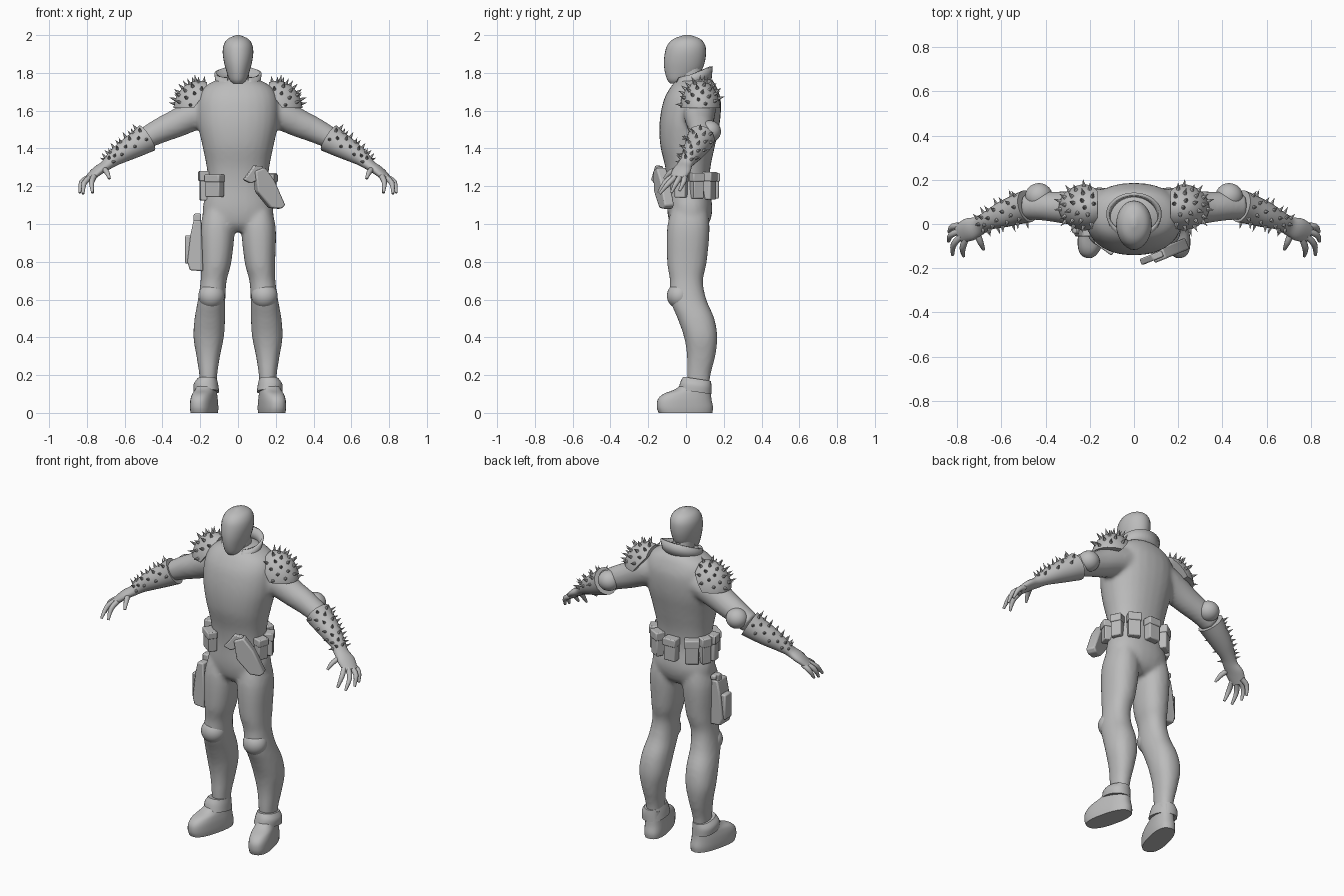
import bpy, bmesh, math
from math import sin, cos, pi, radians
from mathutils import Vector, Matrix

if "Cube" in bpy.data.objects:
    bpy.data.objects.remove(bpy.data.objects["Cube"])

grey = bpy.data.materials.new("plain_grey")
grey.use_nodes = True
grey.diffuse_color = (0.5, 0.5, 0.5, 1)
grey.node_tree.nodes["Principled BSDF"].inputs["Base Color"].default_value = (0.5, 0.5, 0.5, 1)
SIDES = (("left", 1), ("right", -1))


def finish(name, bm, angle=40, bevel=0):
    bmesh.ops.recalc_face_normals(bm, faces=bm.faces)
    mesh = bpy.data.meshes.new(name)
    bm.to_mesh(mesh)
    bm.free()
    mesh.materials.append(grey)
    ob = bpy.data.objects.new(name, mesh)
    bpy.context.collection.objects.link(ob)
    if bevel:
        mod = ob.modifiers.new("bevel", "BEVEL")
        mod.width, mod.segments = bevel, 2
    bpy.context.view_layer.objects.active = ob
    bpy.ops.object.select_all(action="DESELECT")
    ob.select_set(True)
    bpy.ops.object.shade_smooth_by_angle(angle=radians(angle))
    return ob


def spline(rows, steps=4):
    """Catmull-Rom through rows of numbers."""
    rows = [Vector(r) for r in rows]
    pts = [rows[0]] + rows + [rows[-1]]
    out = []
    for a, b, c, d in zip(pts, pts[1:], pts[2:], pts[3:]):
        for i in range(steps):
            t = i / steps
            out.append(b + (c - a) * (t / 2) + (a * 2 - b * 5 + c * 4 - d) * (t * t / 2)
                       + (b * 3 - a - c * 3 + d) * (t ** 3 / 2))
    return out + [rows[-1]]


def skin(bm, rings):
    loops = [[bm.verts.new(p) for p in ring] for ring in rings]
    n = len(loops[0])
    for lo, hi in zip(loops, loops[1:]):
        for i in range(n):
            bm.faces.new((lo[i], lo[(i + 1) % n], hi[(i + 1) % n], hi[i]))
    bm.faces.new(loops[0])
    bm.faces.new(loops[-1])


def stack(bm, rows, s=1, n=28, square=0.9, steps=4):
    """Horizontal rings: z, x low, x high, y front, y back."""
    def arc(v):
        return math.copysign(abs(v) ** square, v)
    skin(bm, [[(s * ((x0 + x1) / 2 + (x1 - x0) / 2 * arc(cos(2 * pi * i / n))),
                (y0 + y1) / 2 + (y1 - y0) / 2 * arc(sin(2 * pi * i / n)), z)
               for i in range(n)] for z, x0, x1, y0, y1 in spline(rows, steps)])


def tube_frames(rows, s=1, steps=4):
    """Frames along a path: centre, side vector, up vector."""
    pts = spline(rows, steps)
    frames = []
    for i, p in enumerate(pts):
        a, b = pts[max(i - 1, 0)], pts[min(i + 1, len(pts) - 1)]
        t = (b - a).to_3d() if len(b) == 3 else Vector((b - a)[:3])
        u = t.cross(Vector((0, 0, 1))).normalized()
        v = u.cross(t).normalized()
        flip = Matrix.Diagonal((s, 1, 1))
        frames.append((flip @ Vector(p[:3]), flip @ u * p[3], flip @ v * p[4]))
    return frames


def tube(bm, rows, s=1, n=20, steps=4):
    skin(bm, [[c + u * cos(2 * pi * i / n) + v * sin(2 * pi * i / n) for i in range(n)]
              for c, u, v in tube_frames(rows, s, steps)])


def ball(bm, centre, size):
    m = Matrix.Translation(centre) @ Matrix.Diagonal((*size, 1))
    bmesh.ops.create_uvsphere(bm, u_segments=28, v_segments=18, radius=1, matrix=m)


def spike(bm, p, normal, r=0.01, h=0.036):
    m = Matrix.Translation(p + normal * h * 0.45) @ normal.to_track_quat("Z", "Y").to_matrix().to_4x4()
    bmesh.ops.create_cone(bm, cap_ends=True, segments=6, radius1=r, radius2=0, depth=h, matrix=m)


def box(bm, m, size, at=(0, 0, 0)):
    bmesh.ops.create_cube(bm, size=1, matrix=m @ Matrix.Translation(at) @ Matrix.Diagonal((*size, 1)))


def prism(bm, m, outline, depth):
    """Outline in x and z, thickened along y."""
    skin(bm, [[m @ Vector((x, y, z)) for x, z in outline] for y in (-depth / 2, depth / 2)])


# Body suit: torso, legs and upper arms fused into one skin
torso = [(0.96, 0.08, -.05, .08), (1.0, .17, -.085, .12), (1.08, .188, -.1, .14), (1.2, .162, -.1, .125),
         (1.3, .166, -.11, .13), (1.42, .19, -.137, .155), (1.54, .215, -.14, .18), (1.65, .215, -.12, .185),
         (1.72, .185, -.085, .165), (1.76, .12, -.05, .14), (1.78, .07, -.02, .1)]
leg = [(1.1, .04, .17, -.07, .11), (0.98, .018, .2, -.1, .125), (.8, .035, .197, -.1, .11),
       (.7, .06, .198, -.085, .09), (.6, .067, .212, -.085, .108), (.5, .068, .23, -.045, .15),
       (.4, .075, .236, -.01, .166), (.3, .095, .22, .005, .155), (.2, .11, .205, .005, .13),
       (.1, .115, .2, .01, .12)]
arm = [(.12, .07, 1.62, .09, .09), (.22, .07, 1.585, .085, .085), (.32, .075, 1.535, .073, .075),
       (.4, .08, 1.5, .066, .068), (.49, .08, 1.455, .06, .058)]
bm = bmesh.new()
stack(bm, [(z, -x, x, a, b) for z, x, a, b in torso])
for side, s in SIDES:
    stack(bm, leg, s)
    tube(bm, arm, s)
body = finish("body_suit", bm, 80)
remesh = body.modifiers.new("fuse", "REMESH")
remesh.mode, remesh.voxel_size, remesh.use_smooth_shade = "VOXEL", 0.012, True
soften = body.modifiers.new("soften", "SMOOTH")
soften.factor, soften.iterations = 0.5, 6

# Head and neck
head = [(1.745, .028, -.085, -.01), (1.765, .046, -.1, .03), (1.81, .062, -.113, .08), (1.86, .075, -.117, .1),
        (1.91, .081, -.111, .106), (1.95, .075, -.097, .1), (1.98, .054, -.065, .075), (2.0, .01, -.01, .025)]
bm = bmesh.new()
stack(bm, [(z, -x, x, a, b) for z, x, a, b in head], square=1)
finish("head", bm, 70)
bm = bmesh.new()
stack(bm, [(1.7, -.08, .08, -.07, .1), (1.76, -.06, .06, -.05, .09), (1.84, -.055, .055, -.04, .08)])
finish("neck", bm)

# Stand-up collar, open at the throat
bm = bmesh.new()
rows = []
for i in range(33):
    a = radians(-62 + 304 * i / 32)
    back = (1 + sin(a)) / 2
    low = bm.verts.new((.1 * cos(a), .02 + .1 * sin(a), 1.69 + .06 * back))
    top = bm.verts.new((.112 * cos(a), .045 + .083 * sin(a), 1.765 + .07 * back))
    rows.append((low, top))
for (a, b), (c, d) in zip(rows, rows[1:]):
    bm.faces.new((a, c, d, b))
collar = finish("collar", bm)
collar.modifiers.new("thick", "SOLIDIFY").thickness = 0.014

glove = [(.482, .08, 1.455, .074, .078), (.53, .065, 1.425, .068, .068), (.6, .04, 1.385, .058, .056),
         (.66, .015, 1.345, .043, .041), (.7, -.008, 1.31, .042, .028), (.745, -.025, 1.28, .052, .025),
         (.79, -.045, 1.24, .042, .018)]
fingers = [((.78, -.008, 1.25), (.82, -.012, 1.225), (.837, -.035, 1.175)),
           ((.785, -.03, 1.25), (.828, -.05, 1.22), (.838, -.078, 1.165)),
           ((.78, -.055, 1.25), (.815, -.092, 1.215), (.82, -.14, 1.16)),
           ((.76, -.065, 1.255), (.775, -.11, 1.22), (.77, -.145, 1.165)),
           ((.715, -.03, 1.295), (.695, -.08, 1.275), (.68, -.115, 1.24))]
boot = [(0, .1, .222, -.15, .14), (.03, .098, .224, -.16, .143), (.07, .1, .222, -.155, .135),
        (.1, .105, .217, -.125, .132), (.125, .11, .212, -.06, .13), (.16, .112, .21, -.015, .128)]

for side, s in SIDES:
    # Gloved forearm and hand
    bm = bmesh.new()
    tube(bm, glove, s)
    for base, mid, tip in fingers:
        tube(bm, [(*base, .015, .015), (*mid, .014, .014), (*tip, .007, .007)], s, 10, 3)
    finish(side + "_glove", bm, 60)

    # Forearm studs
    bm = bmesh.new()
    for i, (c, u, v) in enumerate(tube_frames(glove, s)[2:15:2]):
        for k in range(4):
            a = radians(5 + 48 * k + 24 * (i % 2))
            p = u * cos(a) + v * sin(a)
            spike(bm, c + p, p.normalized(), .009, .032)
    finish(side + "_forearm_spikes", bm, 20)

    # Elbow guard and knee guard
    bm = bmesh.new()
    ball(bm, (s * .43, .125, 1.49), (.062, .06, .058))
    finish(side + "_elbow_guard", bm)
    bm = bmesh.new()
    ball(bm, (s * .14, -.035, .62), (.07, .066, .068))
    finish(side + "_knee_guard", bm)

    # Domed shoulder pad, cut at the underside and toward the neck
    centre, size = Vector((s * .205, .075, 1.6)), Vector((.137, .108, .158))
    bm = bmesh.new()
    ball(bm, centre, size)
    for co, no in (((0, 0, 1.615), (0, 0, -1)), ((s * .165, 0, 0), (-s, 0, 0)),
                   ((s * .2, 0, 1.66), (-s * .8, 0, -.6))):
        cut = bmesh.ops.bisect_plane(bm, geom=bm.verts[:] + bm.edges[:] + bm.faces[:],
                                     plane_co=co, plane_no=no, clear_outer=True)
        rim = [e for e in cut["geom_cut"] if isinstance(e, bmesh.types.BMEdge)]
        bmesh.ops.holes_fill(bm, edges=rim)
    finish(side + "_shoulder_pad", bm)

    # Shoulder pad studs spread evenly over the dome
    bm = bmesh.new()
    for i in range(110):
        z = 1 - (i + .5) / 55
        r, a = math.sqrt(1 - z * z), i * pi * (3 - math.sqrt(5))
        d = Vector((s * r * cos(a), r * sin(a), z))
        p = centre + d * size
        if p.z > 1.63 and s * p.x > .175 and (s * p.x - .2) * .8 + (p.z - 1.66) * .6 > .01:
            spike(bm, p, Vector([d[k] / size[k] for k in range(3)]).normalized())
    finish(side + "_shoulder_spikes", bm, 20)

    # Boot turned outward, with a flared ankle cuff
    bm = bmesh.new()
    stack(bm, boot, 1, square=.8)
    turn = Matrix.Translation((.158, .08, 0)) @ Matrix.Rotation(radians(14), 4, "Z") @ Matrix.Translation((-.161, -.08, 0))
    bmesh.ops.transform(bm, matrix=Matrix.Diagonal((s, 1, 1, 1)) @ turn, verts=bm.verts)
    finish(side + "_boot", bm, 50)
    bm = bmesh.new()
    stack(bm, [(.11, .1, .235, -.04, .135), (.15, .105, .235, -.03, .135), (.18, .112, .215, -.015, .132)], s)
    for v in bm.verts:
        v.co.z += (.06 - v.co.y) * .15
    finish(side + "_ankle_cuff", bm, 50)

# Pouches around the waist: heading, width, height
for i, (deg, w, h) in enumerate(((-15, .06, .12), (20, .06, .13), (55, .07, .14), (92, .075, .13), (132, .075, .14),
                                 (160, .055, .15), (186, .055, .15), (226, .09, .115))):
    a = radians(deg)
    face = math.atan2(sin(a) / .125, cos(a) / .165)
    m = Matrix.Translation((.178 * cos(a), .01 + .138 * sin(a), 1.2)) @ Matrix.Rotation(face - pi / 2, 4, "Z")
    bm = bmesh.new()
    box(bm, m, (w, .05, h))
    box(bm, m, (w + .008, .058, h * .35), (0, .002, h * .36))
    finish("waist_pouch_%d" % (i + 1), bm, 30, .006)

# Slanted hip holster with a pistol grip
m = Matrix.Translation((0, -.185, 0)) @ Matrix.Rotation(radians(22), 4, "Z")
bm = bmesh.new()
prism(bm, m, [(.09, 1.28), (.145, 1.3), (.2, 1.23), (.262, 1.1), (.238, 1.08), (.18, 1.085), (.105, 1.17)], .055)
finish("hip_holster", bm, 30, .008)
bm = bmesh.new()
prism(bm, m, [(.03, 1.235), (.06, 1.27), (.09, 1.31), (.14, 1.305), (.13, 1.24), (.07, 1.215)], .03)
finish("pistol_grip", bm, 30, .006)

# Thigh holster with outer pocket and grip
m = Matrix.Translation((0, -.01, 0))
bm = bmesh.new()
prism(bm, m, [(-.235, 1.02), (-.195, 1.02), (-.185, .75), (-.255, .755), (-.268, .8), (-.25, .95)], .095)
box(bm, m, (.035, .065, .15), (-.262, 0, .865))
finish("thigh_holster", bm, 30, .008)
bm = bmesh.new()
box(bm, m, (.04, .04, .07), (-.215, .02, 1.02))
box(bm, m, (.032, .06, .03), (-.213, .03, 1.04))
finish("thigh_grip", bm, 30, .008)
